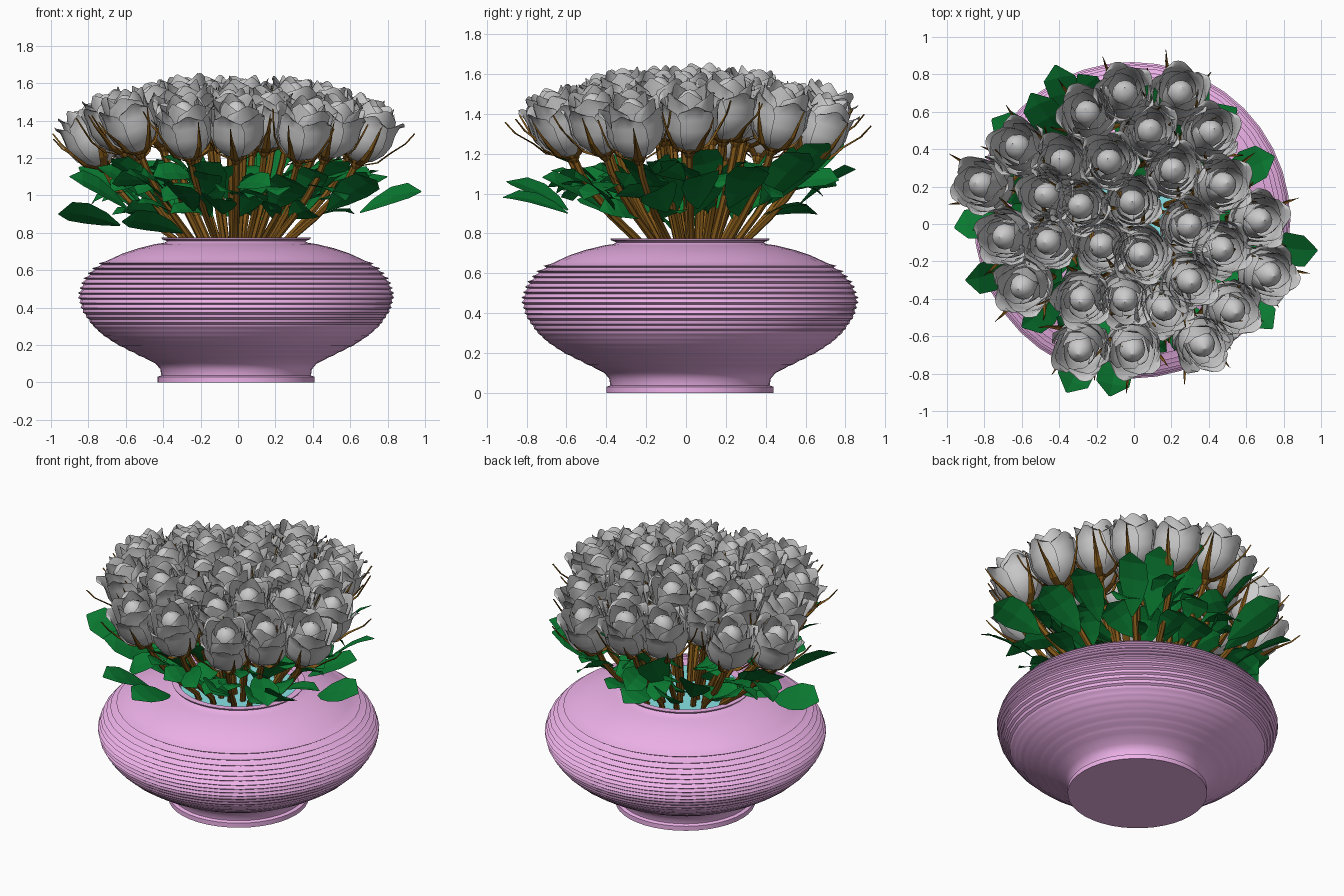
import bpy, bmesh, math, random
from mathutils import Vector, Matrix

if "Cube" in bpy.data.objects:
    bpy.data.objects.remove(bpy.data.objects["Cube"])

random.seed(7)
CX, CY = -0.01, 0.02


def material(name, rgb):
    m = bpy.data.materials.new(name)
    m.diffuse_color = (*rgb, 1)
    m.use_nodes = True
    m.node_tree.nodes["Principled BSDF"].inputs["Base Color"].default_value = m.diffuse_color
    return m


PINK = material("pink_glaze", (0.86, 0.45, 0.82))
BROWN = material("brown_stem", (0.23, 0.10, 0.01))
GREEN = material("green_leaf", (0.003, 0.19, 0.03))
WATER = material("water_blue", (0.25, 0.78, 0.8))


def grid(bm, rows, closed=False):
    """Skin a list of point rows with quads."""
    vs = [[bm.verts.new(p) for p in r] for r in rows]
    n = len(rows[0])
    for a, b in zip(vs, vs[1:]):
        for i in range(n if closed else n - 1):
            j = (i + 1) % n
            bm.faces.new((a[i], a[j], b[j], b[i]))
    return vs


def lathe(bm, profile, sides, cx=0, cy=0):
    return grid(bm, [[(cx + r * math.cos(2 * math.pi * i / sides),
                       cy + r * math.sin(2 * math.pi * i / sides), z)
                      for i in range(sides)] for r, z in profile], True)


def to_mesh(bm, name, mat=None, smooth=None):
    me = bpy.data.meshes.new(name)
    bm.to_mesh(me)
    bm.free()
    if mat:
        me.materials.append(mat)
    if smooth:
        me.shade_smooth()
        me.set_sharp_from_angle(angle=math.radians(smooth))
    return me


def add(name, me, matrix=None):
    ob = bpy.data.objects.new(name, me)
    bpy.context.collection.objects.link(ob)
    if matrix:
        ob.matrix_world = matrix
    return ob


def lerp_table(table, x):
    for (x0, y0), (x1, y1) in zip(table, table[1:]):
        if x <= x1:
            return y0 + (y1 - y0) * (x - x0) / (x1 - x0)
    return table[-1][1]


# Vase: footed bowl with fine ridges round the belly
belly = [(0.10, 0.43), (0.15, 0.53), (0.2, 0.63), (0.25, 0.705), (0.3, 0.76), (0.38, 0.815),
         (0.46, 0.835), (0.54, 0.81), (0.6, 0.76), (0.65, 0.69)]
profile = [(0.42, 0), (0.42, 0.03), (0.4, 0.037), (0.405, 0.07), (0.43, 0.10)]
z, step = 0.125, 0.0265
while z < 0.64:
    r = lerp_table(belly, z)
    profile += [(r, z), (r + 0.014, z + 0.009), (lerp_table(belly, z + 0.018) + 0.004, z + 0.018)]
    z += step
profile += [(0.67, 0.66), (0.605, 0.69), (0.52, 0.718), (0.43, 0.74), (0.385, 0.746), (0.37, 0.755),
            (0.395, 0.765), (0.40, 0.775), (0.36, 0.775), (0.345, 0.74), (0.5, 0.69),
            (0.7, 0.58), (0.77, 0.45), (0.6, 0.25), (0.36, 0.1)]
bm = bmesh.new()
rings = lathe(bm, profile, 40, CX, CY)
bm.faces.new(rings[0][::-1])
bm.faces.new(rings[-1])
add("vase", to_mesh(bm, "vase", PINK, 40))

# Water just below the rim
bm = bmesh.new()
bmesh.ops.create_circle(bm, cap_ends=True, segments=36, radius=0.40,
                        matrix=Matrix.Translation((CX, CY, 0.722)))
add("water", to_mesh(bm, "water", WATER))


# Rose head: layers of cupped petals round a bud
def petal(bm, angle, half, scale, height, flare):
    prof = [(0.0, 0.02, 0.9), (0.1, 0.075, 1), (0.28, 0.12, 1), (0.5, 0.142, 1),
            (0.72, 0.14, 0.98), (0.9, 0.135 + flare * 0.4, 0.8), (1, 0.135 + flare, 0.3)]
    rows = []
    for v, r, w in prof:
        row = []
        for i in range(7):
            u = i / 3 - 1
            a = angle + u * half * w
            rr = r * scale * (1 + 0.05 * u)
            row.append((rr * math.cos(a), rr * math.sin(a), v * height - 0.02 * u * u * v))
        rows.append(row)
    grid(bm, rows)


bm = bmesh.new()
for count, half, scale, height, flare, off in [(5, 0.75, 1.0, 0.285, 0.03, 0), (3, 1.1, 0.84, 0.325, 0.01, 0.5),
                                               (3, 1.1, 0.66, 0.335, -0.005, 1.4)]:
    for i in range(count):
        petal(bm, off + 2 * math.pi * i / count, half, scale, height, flare)
lathe(bm, [(0.04, 0.1), (0.066, 0.18), (0.07, 0.24), (0.058, 0.28), (0.03, 0.308), (0.001, 0.32)], 12)
rose_mesh = to_mesh(bm, "rose", None, 40)

# Calyx: small cup with five long pointed sepals
bm = bmesh.new()
lathe(bm, [(0.016, -0.04), (0.03, -0.02), (0.04, 0.005), (0.02, 0.012)], 8)
for i in range(5):
    a = 2 * math.pi * i / 5 + 0.3
    out, side = Vector((math.cos(a), math.sin(a), 0)), Vector((-math.sin(a), math.cos(a), 0))
    lean = (0, 0.04, 0.015, 0.05, 0.02)[i]
    rows = []
    for r, h, w in [(0.03, -0.01, 0.02), (0.1, 0.03, 0.024), (0.145, 0.1, 0.014),
                    (0.165 + lean, 0.18, 0.007), (0.18 + 1.3 * lean, 0.25, 0.001)]:
        c = out * r + Vector((0, 0, h))
        rows.append([c - side * w, c + out * 0.008, c + side * w])
    grid(bm, rows)
sepal_mesh = to_mesh(bm, "sepals", BROWN)

# Bloom centres as seen from the top
blooms = [(-.26, .62), (-.05, .73), (.26, .73), (.09, .52), (.43, .51), (-.65, .43), (-.4, .35),
          (-.14, .35), (.22, .30), (-.85, .22), (.5, .22), (-.49, .16), (-.3, .1), (-.01, .12),
          (.31, -.01), (.7, .02), (-.72, -.07), (-.48, -.1), (-.18, -.12), (.04, -.17), (.49, -.14),
          (.75, -.28), (.31, -.32), (-.62, -.35), (-.29, -.42), (-.05, -.42), (.17, -.47),
          (.55, -.48), (-.3, -.7), (-.01, -.7), (.38, -.67)]

stems, leaves = bmesh.new(), bmesh.new()


def stem(points, radius=0.016, sides=6):
    rows = []
    for i, p in enumerate(points):
        d = points[min(i + 1, len(points) - 1)] - points[max(i - 1, 0)]
        q = d.to_track_quat('Z', 'Y')
        rows.append([p + q @ Vector((radius * math.cos(2 * math.pi * k / sides),
                                     radius * math.sin(2 * math.pi * k / sides), 0)) for k in range(sides)])
    grid(stems, rows, True)


def leaf(base, tip, half=0.095, roll=0.0):
    """Broad creased low-poly leaf between two points, rolled about its length."""
    d = tip - base
    rot = Matrix.Rotation(roll, 3, d)
    side = rot @ d.cross(Vector((0, 0, 1))).normalized()
    up = side.cross(d).normalized()
    rows = []
    for t, w, h in [(0, 0.08, 0), (0.25, 0.65, 0.015), (0.55, 1, 0.025), (0.82, 0.92, 0.02), (1, 0.06, 0)]:
        c = base + d * t + up * h
        rows.append([c - side * half * w + up * 0.012 * w, c, c + side * half * w + up * 0.012 * w])
    grid(leaves, rows)


# Roses on curved stems, with leaves pointing outward
for n, (x, y) in enumerate(blooms):
    r = math.hypot(x, y)
    axis = Vector((x * 0.5, y * 0.5, 1)).normalized()
    top = Vector((x, y, 1.63 - 0.22 * r * r + random.uniform(-0.02, 0.03)))
    base = top - axis * 0.325
    m = Matrix.Translation(base) @ axis.to_track_quat('Z', 'Y').to_matrix().to_4x4() \
        @ Matrix.Rotation(random.uniform(0, 6.28), 4, 'Z')
    add(f"rose_{n:02d}", rose_mesh, m)
    add(f"sepals_{n:02d}", sepal_mesh, m)
    neck = Vector((x * 0.39 + CX, y * 0.39 + CY, 0.77))
    foot = Vector((x * 0.2 + CX, y * 0.2 + CY, 0.4))
    c = base - axis * 0.2
    path = [foot] + [neck * (1 - t) ** 2 + c * 2 * t * (1 - t) + base * t * t for t in (0, .25, .5, .75, 1)]
    stem(path, 0.018)
    for t in ((0.25, 0.5, 0.65) if r > 0.45 else (0.4,)):
        a = math.atan2(y, x) + random.uniform(-0.8, 0.8)
        s = neck.lerp(base, t)
        reach = random.uniform(0.2, 0.28)
        rise = random.uniform(0.0, 0.2) if t < 0.6 else random.uniform(-0.1, 0.08)
        leaf(s, s + Vector((reach * math.cos(a), reach * math.sin(a), rise)),
             random.uniform(0.07, 0.095), random.uniform(-0.7, 0.7))

# Large outer leaves showing past the blooms
for x, y, zt in [(-.42, .85, 1.12), (-.3, .8, 1.3), (-.76, .56, 1.1), (.75, .36, 1.13), (.98, -.14, 1.02),
                 (-.9, -.3, 1.1), (.74, -.56, 1.08), (-.36, -.9, 1.06), (-.13, -.92, .98), (-.96, -.02, .9),
                 (-.62, -.12, .86), (.55, .62, 1.2), (.1, .75, 1.36), (-.55, .7, 1.18), (.4, .72, 1.25),
                 (-.6, -.55, 1.12), (.3, -.72, 1.08), (.8, .1, 1.1), (-.85, .25, 1.15),
                 (-.75, -.1, 1.15), (.6, -.3, 1.18), (.25, .6, 1.35), (-.2, -.65, 1.18)]:
    tip = Vector((x, y, zt))
    r = math.hypot(x, y)
    drop = min(0.32, max(0.06, (zt - 0.88) * 0.8))
    leaf(Vector((x, y, 0)) * (r - 0.33) / r + Vector((0, 0, zt - drop)), tip, 0.1,
         random.choice((-1, 1)) * random.uniform(0.2, 0.6))

add("stems", to_mesh(stems, "stems", BROWN, 40))
add("leaves", to_mesh(leaves, "leaves", GREEN))
